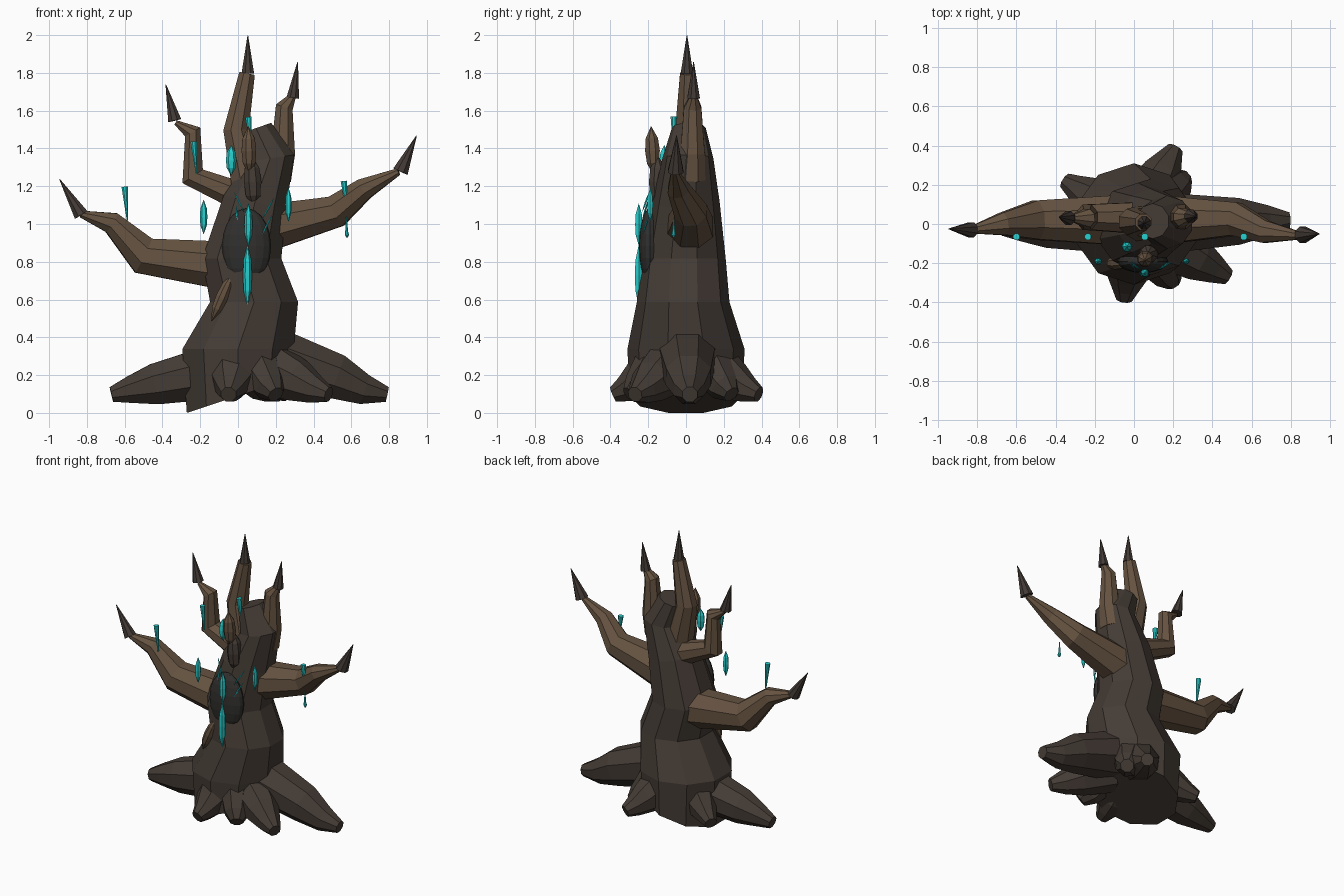
import bpy, bmesh, math
from mathutils import Vector as V


def material(name, rgb):
    m = bpy.data.materials.new(name)
    m.diffuse_color = (*rgb, 1)
    return m


BARK = material("bark", (0.058, 0.044, 0.035))
WOOD = material("wood", (0.13, 0.085, 0.052))
CLAW = material("claw", (0.055, 0.042, 0.036))
DARK = material("dark_hollow", (0.03, 0.029, 0.027))
GLOW = material("cyan_crystal", (0.02, 0.62, 0.62))


def loft(name, rings, ref, sides, mat):
    """Skin polygon rings given as (centre, normal, radius)."""
    bm = bmesh.new()
    loops = []
    for c, n, r in rings:
        n = V(n).normalized()
        u = (V(ref) - n * n.dot(V(ref))).normalized()
        w = n.cross(u)
        loops.append([bm.verts.new(V(c) + r * (u * math.cos(a) + w * math.sin(a)))
                      for a in (2 * math.pi * (i + 0.5) / sides for i in range(sides))])
    for a, b in zip(loops, loops[1:]):
        for i in range(sides):
            j = (i + 1) % sides
            bm.faces.new((a[i], a[j], b[j], b[i]))
    bm.faces.new(loops[0][::-1])
    bm.faces.new(loops[-1])
    bmesh.ops.recalc_face_normals(bm, faces=bm.faces)
    me = bpy.data.meshes.new(name)
    bm.to_mesh(me)
    bm.free()
    me.materials.append(mat)
    ob = bpy.data.objects.new(name, me)
    bpy.context.collection.objects.link(ob)
    return ob


def sweep(name, path, sides, mat):
    """Tube along (x, y, z, radius) points with mitred rings."""
    pts = [V(p[:3]) for p in path]
    d = pts[-1] - pts[0]
    ref = V((-d.y, d.x, 0)) if math.hypot(d.x, d.y) > 0.12 else V((0, 1, 0))
    rings = []
    for i, p in enumerate(pts):
        n = V()
        if i > 0:
            n += (p - pts[i - 1]).normalized()
        if i < len(pts) - 1:
            n += (pts[i + 1] - p).normalized()
        rings.append((p, n, path[i][3]))
    return loft(name, rings, ref, sides, mat)


def spindle(name, a, b, r, mat, sides=8, end=0.001):
    """Pointed shard from a to b, widest in the middle."""
    a, b = V(a), V(b)
    return sweep(name, [(*a.lerp(b, t), k) for t, k in
                        ((0, end), (0.25, r * 0.85), (0.5, r), (0.75, r * 0.85), (1, end))], sides, mat)


# Trunk: a crooked stack of rings, tilted at the base and near the top
loft("trunk", [
    ((0.0, 0, 0.092), (-0.33, 0, 1), 0.3),
    ((0.0, 0, 0.34), (0, 0, 1), 0.31),
    ((0.085, -0.015, 0.59), (0, 0, 1), 0.245),
    ((0.02, -0.01, 0.82), (0, 0, 1), 0.22),
    ((0.09, 0.0, 1.12), (0.2, 0, 1), 0.178),
    ((0.17, 0.01, 1.35), (-0.15, 0, 1), 0.135),
    ((0.095, 0.015, 1.51), (-0.35, 0, 1), 0.09)], (1, 0, 0), 10, BARK)

# Roots: (tip x, tip y, start height, start radius)
roots = {"right": (0.79, 0.02, 0.31, 0.165), "left": (-0.67, -0.02, 0.21, 0.15),
         "front_right": (0.48, -0.27, 0.25, 0.15), "front": (-0.05, -0.385, 0.24, 0.14),
         "back_right": (0.21, 0.385, 0.24, 0.14), "back_left": (-0.35, 0.22, 0.23, 0.13)}
for side, (x, y, h, r) in roots.items():
    tip = V((x, y, 0))
    s = min(0.5, 0.17 / tip.length)
    sweep(f"root_{side}", [
        (*(tip * s).xy, h, r), (*(tip * 0.66).xy, h * 0.4 + 0.07, r * 0.78),
        (*(tip * 0.85).xy, 0.125, r * 0.52), (x, y, 0.1, 0.043)], 8, BARK)

# Secondary root between the front and front right ones, and one behind
for i, (x, y) in enumerate(((0.2, -0.3), (0.26, 0.24))):
    sweep(f"small_root_{i}", [(x * 0.55, y * 0.55, 0.25, 0.12), (x * 0.85, y * 0.85, 0.14, 0.085),
                              (x, y, 0.1, 0.045)], 8, BARK)

# Branches, each ending in a claw: path, claw base, claw tip, claw radius
branches = {
    "lower_left": ([(-0.05, 0.02, 0.78, 0.14), (-0.5, 0.02, 0.835, 0.108),
                    (-0.67, 0.0, 1.01, 0.062), (-0.83, -0.03, 1.055, 0.02)],
                   (-0.83, -0.03, 1.05), (-0.945, -0.025, 1.24), 0.042),
    "lower_right": ([(0.1, 0.02, 0.97, 0.14), (0.52, 0.025, 1.07, 0.092),
                     (0.67, -0.04, 1.19, 0.062), (0.85, -0.06, 1.28, 0.02)],
                    (0.86, -0.055, 1.28), (0.945, -0.05, 1.47), 0.045),
    "upper_left": ([(0.08, 0.03, 1.12, 0.09), (-0.24, 0.035, 1.255, 0.07),
                    (-0.24, 0.03, 1.49, 0.05), (-0.33, 0.03, 1.54, 0.014)],
                   (-0.335, 0.03, 1.55), (-0.382, 0.035, 1.74), 0.038),
    "top": ([(0.06, 0.0, 1.2, 0.1), (-0.01, 0.01, 1.5, 0.073),
             (0.048, 0.01, 1.8, 0.045)],
            (0.052, 0.005, 1.8), (0.052, 0.005, 2.0), 0.036),
    "upper_right": ([(0.2, 0.03, 1.25, 0.09), (0.238, 0.035, 1.38, 0.07),
                     (0.245, 0.035, 1.62, 0.05), (0.29, 0.04, 1.68, 0.02)],
                    (0.29, 0.04, 1.67), (0.316, 0.04, 1.86), 0.036)}
for side, (path, base, tip, r) in branches.items():
    sweep(f"branch_{side}", path, 8, WOOD)
    sweep(f"claw_{side}", [(*base, r), (*tip, 0.002)], 8, CLAW)

# Hollow in the front of the trunk
bpy.ops.mesh.primitive_uv_sphere_add(segments=16, ring_count=10, radius=1, location=(0.045, -0.19, 0.885))
hollow = bpy.context.object
hollow.name = "hollow"
hollow.scale = (0.13, 0.06, 0.2)
hollow.data.materials.append(DARK)

# Bark knots on the front
spindle("knot_upper", (0.06, -0.17, 1.26), (0.055, -0.185, 1.52), 0.042, WOOD)
spindle("knot_lower", (0.085, -0.15, 1.08), (0.07, -0.15, 1.37), 0.05, BARK)
spindle("knot_side", (-0.14, -0.2, 0.49), (-0.03, -0.2, 0.74), 0.035, WOOD)

# Glowing crystals: x, y, centre height, half height, radius
for i, (x, y, z, h, r) in enumerate((
        (0.05, -0.25, 0.73, 0.16, 0.024), (0.055, -0.25, 1.0, 0.11, 0.022),
        (-0.182, -0.19, 1.04, 0.09, 0.02), (0.267, -0.19, 1.105, 0.09, 0.017),
        (-0.036, -0.115, 1.34, 0.08, 0.028))):
    spindle(f"crystal_{i}", (x, y, z - h), (x, y, z + h), r, GLOW, 6)

# Thin slivers fanning around the hollow
for i, (x0, z0, x1, z1) in enumerate(((0.03, 1.07, -0.02, 1.17), (0.13, 0.95, 0.18, 1.05),
                                      (0.13, 1.03, 0.19, 1.14), (0.0, 1.0, -0.01, 1.1))):
    spindle(f"sliver_{i}", (x0, -0.23, z0), (x1, -0.195, z1), 0.005, GLOW, 5)

# Inverted glowing spikes on the branches: x, bottom, top
for i, (x, z0, z1) in enumerate(((-0.6, 1.02, 1.2), (-0.235, 1.27, 1.44),
                                 (0.055, 1.4, 1.57), (0.56, 1.08, 1.23))):
    sweep(f"spike_{i}", [(x + 0.015, -0.065, z0, 0.004), (x, -0.065, z1, 0.018)], 8, GLOW)

# Drip under the right branch
sweep("drip", [(0.575, -0.065, 1.04, 0.002), (0.575, -0.065, 0.965, 0.008),
               (0.577, -0.065, 0.945, 0.012), (0.577, -0.065, 0.93, 0.004)], 8, GLOW)

# Rest the lowest bark on the ground
bpy.context.view_layer.update()
low = min(v.co.z for o in bpy.data.objects if o != hollow for v in o.data.vertices)
for o in bpy.data.objects:
    o.location.z -= low
